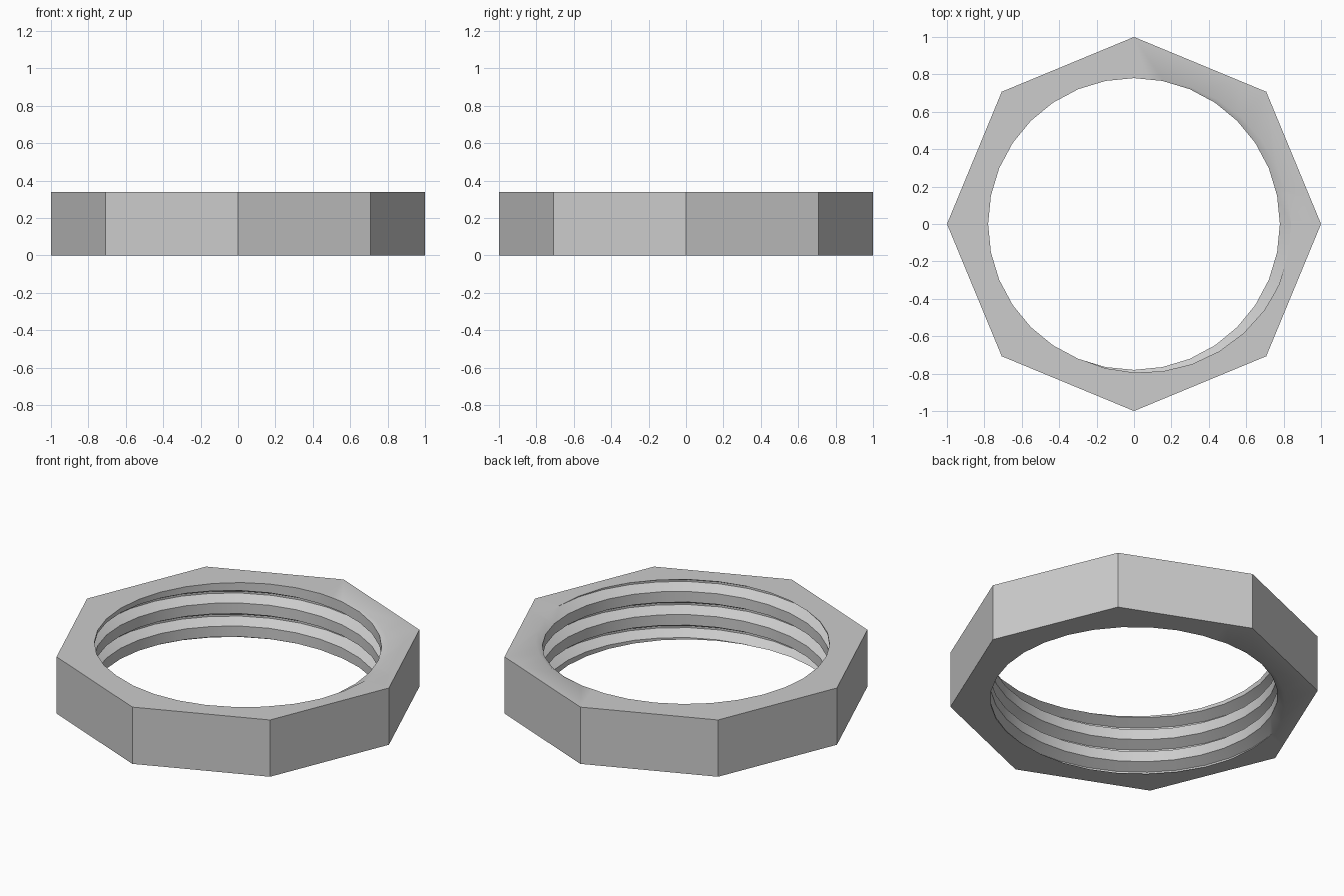
import bpy
import bmesh
from math import cos, sin, radians, tau

HEIGHT = 0.34
PITCH = 0.138
SEGMENTS = 32
TURNS = 6
CREST, ROOT = 0.78, 0.84
# Thread profile over one pitch, going up: (fraction of pitch, radius)
PROFILE = [(0.0, CREST), (0.46, CREST), (0.69, ROOT), (0.77, ROOT)]
# Angle at which the underside of a thread crest meets the top face
START = radians(250)
GREY = (0.604, 0.604, 0.604, 1)

cube = bpy.data.objects.get("Cube")
if cube:
    bpy.data.objects.remove(cube, do_unlink=True)

metal = bpy.data.materials.new("grey metal")
metal.use_nodes = True
metal.diffuse_color = GREY
metal.node_tree.nodes["Principled BSDF"].inputs["Base Color"].default_value = GREY

bm = bmesh.new()

# Internal thread: sweep the profile along a helix, past both ends
rows = []
for k in range(TURNS * SEGMENTS + 1):
    a = tau * k / SEGMENTS
    base = HEIGHT + PITCH * ((a - START) / tau - TURNS + 2)
    rows.append([bm.verts.new((r * cos(a), r * sin(a), base + f * PITCH))
                 for f, r in PROFILE])
for k in range(len(rows) - 1 - SEGMENTS):
    low = rows[k] + [rows[k + SEGMENTS][0]]
    high = rows[k + 1] + [rows[k + 1 + SEGMENTS][0]]
    for j in range(len(PROFILE)):
        bm.faces.new((low[j], low[j + 1], high[j + 1], high[j]))

# Eight flat outer walls, also past both ends
wall = [[bm.verts.new((cos(tau * i / 8), sin(tau * i / 8), z)) for i in range(8)]
        for z in (-0.1, HEIGHT + 0.1)]
for i in range(8):
    n = (i + 1) % 8
    bm.faces.new((wall[0][i], wall[0][n], wall[1][n], wall[1][i]))

# Trim both ends flat and close them with ring-shaped faces
bmesh.ops.triangulate(bm, faces=bm.faces[:])
for z, side in ((0, -1), (HEIGHT, 1)):
    bmesh.ops.bisect_plane(bm, geom=bm.verts[:] + bm.edges[:] + bm.faces[:],
                           dist=1e-6, plane_co=(0, 0, z), plane_no=(0, 0, side),
                           clear_outer=True)
bmesh.ops.remove_doubles(bm, verts=bm.verts[:], dist=1e-5)
for z, side in ((0, -1), (HEIGHT, 1)):
    rim = [e for e in bm.edges if e.is_boundary
           and all(abs(v.co.z - z) < 1e-4 for v in e.verts)]
    bmesh.ops.triangle_fill(bm, edges=rim, use_beauty=True, normal=(0, 0, side))
bmesh.ops.recalc_face_normals(bm, faces=bm.faces[:])

mesh = bpy.data.meshes.new("octagonal_nut")
bm.to_mesh(mesh)
bm.free()
mesh.materials.append(metal)
nut = bpy.data.objects.new("octagonal_nut", mesh)
bpy.context.collection.objects.link(nut)

bpy.ops.object.select_all(action="DESELECT")
nut.select_set(True)
bpy.context.view_layer.objects.active = nut
bpy.ops.object.shade_smooth_by_angle(angle=radians(30))
